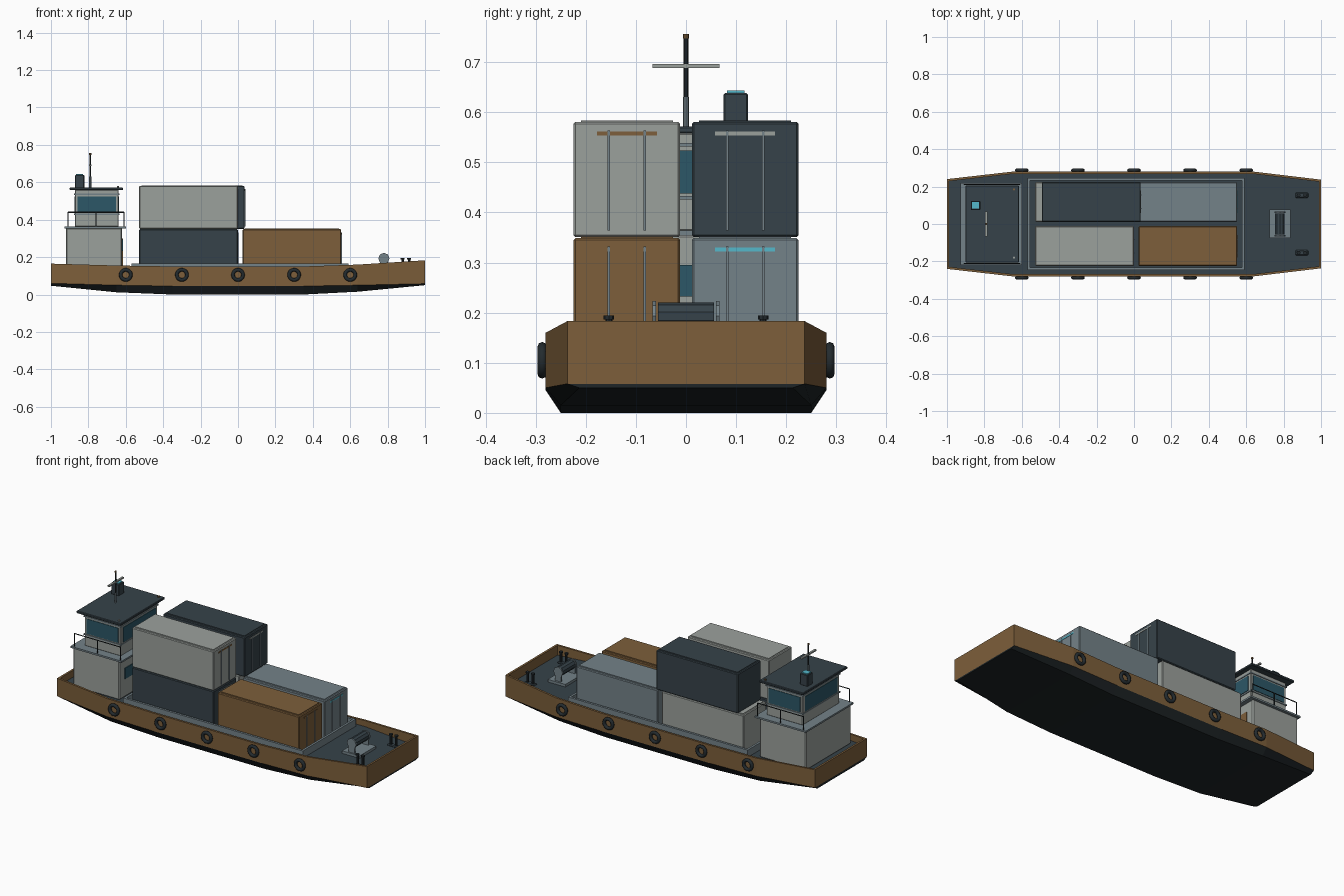
import bpy, bmesh, math
from mathutils import Matrix, Vector

if "Cube" in bpy.data.objects:
    bpy.data.objects.remove(bpy.data.objects["Cube"], do_unlink=True)


def material(name, rgb):
    m = bpy.data.materials.new(name)
    m.use_nodes = True
    m.diffuse_color = (*rgb, 1)
    m.node_tree.nodes["Principled BSDF"].inputs["Base Color"].default_value = (*rgb, 1)
    return m


BROWN = material("rust brown", (0.205, 0.114, 0.043))
LIGHT = material("light grey", (0.33, 0.355, 0.335))
SLATE = material("dark slate", (0.037, 0.055, 0.067))
STEEL = material("blue grey", (0.175, 0.225, 0.25))
GLASS = material("window teal", (0.025, 0.095, 0.135))
CYAN = material("bright cyan", (0.09, 0.48, 0.6))
BLACK = material("hull black", (0.013, 0.018, 0.02))
RUBBER = material("rubber", (0.017, 0.024, 0.028))


def finish(name, bm, *mats):
    bmesh.ops.recalc_face_normals(bm, faces=bm.faces)
    me = bpy.data.meshes.new(name)
    bm.to_mesh(me)
    bm.free()
    for m in mats:
        me.materials.append(m)
    ob = bpy.data.objects.new(name, me)
    bpy.context.collection.objects.link(ob)
    return ob


def box(name, mat, x, y, z, bevel=0):
    """Box from (low, high) ranges on each axis."""
    bm = bmesh.new()
    bmesh.ops.create_cube(bm, size=1)
    for v in bm.verts:
        v.co = [r[0] + (c + 0.5) * (r[1] - r[0]) for c, r in zip(v.co, (x, y, z))]
    if bevel:
        bmesh.ops.bevel(bm, geom=bm.edges[:], offset=bevel, segments=1, affect='EDGES')
    return finish(name, bm, mat)


def rod(name, mat, a, b, r, sides=8):
    """Cylinder between two points."""
    a, b = Vector(a), Vector(b)
    bm = bmesh.new()
    turn = (b - a).to_track_quat('Z', 'Y').to_matrix().to_4x4()
    bmesh.ops.create_cone(bm, cap_ends=True, segments=sides, radius1=r, radius2=r,
                          depth=(b - a).length,
                          matrix=Matrix.Translation((a + b) / 2) @ turn)
    return finish(name, bm, mat)


# Hull: lofted stations (x, half width, keel half width, keel, chine, sheer)
DECK = 0.125
stations = [(-1, .24, .215, .047, .06, .165), (-.65, .28, .25, .012, .05, .155),
            (-.35, .28, .25, 0, .045, .15), (.35, .28, .25, 0, .045, .15),
            (.64, .28, .25, .015, .05, .16), (1, .237, .213, .05, .058, .183)]
bm = bmesh.new()
rings = []
for x, w, k, zk, zc, zs in stations:
    half = [(k, zk), (w, zc), (w, zs)]
    ring = half + [(-y, z) for y, z in reversed(half)]
    rings.append([bm.verts.new((x, y, z)) for y, z in ring])
tops = []
for a, b in zip(rings, rings[1:]):
    for i in range(6):
        j = (i + 1) % 6
        f = bm.faces.new((a[i], a[j], b[j], b[i]))
        f.material_index = 1 if i in (0, 4, 5) else 0
        if i == 2:
            tops.append(f)
for r in (rings[0], rings[-1]):
    bm.faces.new((r[0], r[1], r[4], r[5])).material_index = 1
    bm.faces.new((r[1], r[2], r[3], r[4]))
bmesh.ops.recalc_face_normals(bm, faces=bm.faces)
# Drop the inset top to make the bulwark and the deck
bmesh.ops.inset_region(bm, faces=tops, thickness=0.012, use_even_offset=True)
inner = {v for f in tops for v in f.verts}
walls = bmesh.ops.extrude_face_region(bm, geom=tops)
for v in [g for g in walls["geom"] if isinstance(g, bmesh.types.BMVert)]:
    v.co.z = DECK
for f in [g for g in walls["geom"] if isinstance(g, bmesh.types.BMFace)]:
    f.material_index = 2
bmesh.ops.delete(bm, geom=[f for f in tops if f.is_valid], context='FACES_ONLY')
finish("hull", bm, BROWN, BLACK, SLATE)

# Tyre fenders
for s in (-1, 1):
    for i in range(5):
        x = -0.6 + 0.3 * i
        bpy.ops.mesh.primitive_torus_add(major_segments=20, minor_segments=8,
                                         major_radius=0.027, minor_radius=0.0095,
                                         location=(x, s * 0.287, 0.105),
                                         rotation=(math.pi / 2, 0, 0))
        tyre = bpy.context.object
        tyre.name = "tyre_fender"
        tyre.data.materials.append(RUBBER)
        bpy.ops.object.shade_smooth_by_angle(angle=math.radians(50))

# Hold coaming
for s in (-1, 1):
    y = sorted((s * 0.232, s * 0.245))
    box("coaming_side", STEEL, (-.57, .59), y, (DECK, .167))
for x in (-.57, .577):
    box("coaming_end", STEEL, (x, x + .013), (-.232, .232), (DECK, .167))
box("hold_floor", SLATE, (-.557, .577), (-.232, .232), (DECK - .005, DECK + .006))


# Containers with doors on the +x end
def container(mat, x, y, z, strip):
    x2, w, h = x + 0.527, 0.1065, 0.23
    box("container", mat, (x, x2), (y - w, y + w), (z, z + h), 0.004)
    box("container_roof_panel", mat, (x + .012, x2 - .012), (y - .092, y + .092),
        (z + h - .002, z + h + .003))
    box("container_label", strip, (x2 - .002, x2 + .002), (y - .06, y + .06),
        (z + .203, z + .211))
    for d in (-.036, .036):
        box("container_lock_bar", STEEL, (x2 - .002, x2 + .004),
            (y + d - .0025, y + d + .0025), (z + .013, z + .213))


LOW, HIGH, Y = 0.119, 0.351, 0.118
container(SLATE, -.528, -Y, LOW, LIGHT)
container(LIGHT, -.528, Y, LOW, BROWN)
container(BROWN, .025, -Y, LOW, BROWN)
container(STEEL, .025, Y, LOW, CYAN)
container(LIGHT, -.528, -Y, HIGH, BROWN)
container(SLATE, -.492, Y, HIGH, LIGHT)

# Deckhouse with walkway, door and windows
box("deckhouse", LIGHT, (-.92, -.62), (-.208, .208), (DECK, .357), 0.006)
box("walkway", STEEL, (-.928, -.598), (-.22, .22), (.354, .364))
box("deckhouse_window", GLASS, (-.622, -.616), (-.16, .05), (.232, .295))
box("deckhouse_door", BROWN, (-.622, -.616), (.1, .16), (.14, .3))

# Wheelhouse with a window on each side
box("wheelhouse", LIGHT, (-.872, -.638), (-.17, .17), (.362, .56), 0.004)
box("wheelhouse_sill", STEEL, (-.876, -.634), (-.174, .174), (.426, .433))
box("wheelhouse_head", STEEL, (-.876, -.634), (-.174, .174), (.532, .539))
for x in (-.872, -.638):
    box("end_window", GLASS, (x - .003, x + .003), (-.15, .15), (.438, .524))
for y in (-.17, .17):
    box("side_window", GLASS, (-.857, -.653), (y - .003, y + .003), (.438, .524))
box("wheelhouse_roof", SLATE, (-.9, -.615), (-.205, .205), (.558, .572), 0.003)

# Walkway rails
for y in (-.212, .212):
    rod("rail", RUBBER, (-.908, y, .44), (-.61, y, .44), .003, 6)
    for x in (-.908, -.759, -.61):
        rod("rail_post", RUBBER, (x, y, .362), (x, y, .44), .003, 6)

# Funnel, mast and radar
box("funnel", SLATE, (-.872, -.822), (.075, .124), (.57, .638), 0.003)
box("funnel_outlet", CYAN, (-.866, -.828), (.082, .117), (.636, .643))
rod("mast_base", STEEL, (-.79, 0, .57), (-.79, 0, .63), .0055)
rod("mast", RUBBER, (-.79, 0, .6), (-.79, 0, .75), .0045)
rod("mast_lamp", BROWN, (-.79, 0, .747), (-.79, 0, .756), .0055)
box("radar_bar", LIGHT, (-.796, -.784), (-.067, .067), (.688, .696))
rod("roof_lamp", BROWN, (-.642, .185, .57), (-.642, .185, .58), .006)
rod("roof_lamp", LIGHT, (-.642, -.18, .57), (-.642, -.18, .58), .006)

# Anchor winch
box("winch_base", STEEL, (.725, .838), (-.075, .078), (DECK, .14))
rod("winch_drum", SLATE, (.78, -.056, .193), (.78, .056, .193), .027, 10)
for s in (-1, 1):
    rod("winch_cheek", STEEL, (.78, s * .06, .193), (.78, s * .067, .193), .03, 8)
    box("winch_leg", STEEL, (.76, .8), sorted((s * .06, s * .067)), (.138, .19))

# Mooring bollards
for y in (-.154, .154):
    box("bollard_base", SLATE, (.863, .932), (y - .014, y + .014), (DECK, .134), 0.004)
    for x in (.88, .915):
        rod("bollard_post", RUBBER, (x, y, .13), (x, y, .19), .007)
        rod("bollard_cap", RUBBER, (x, y, .186), (x, y, .194), .0105)
